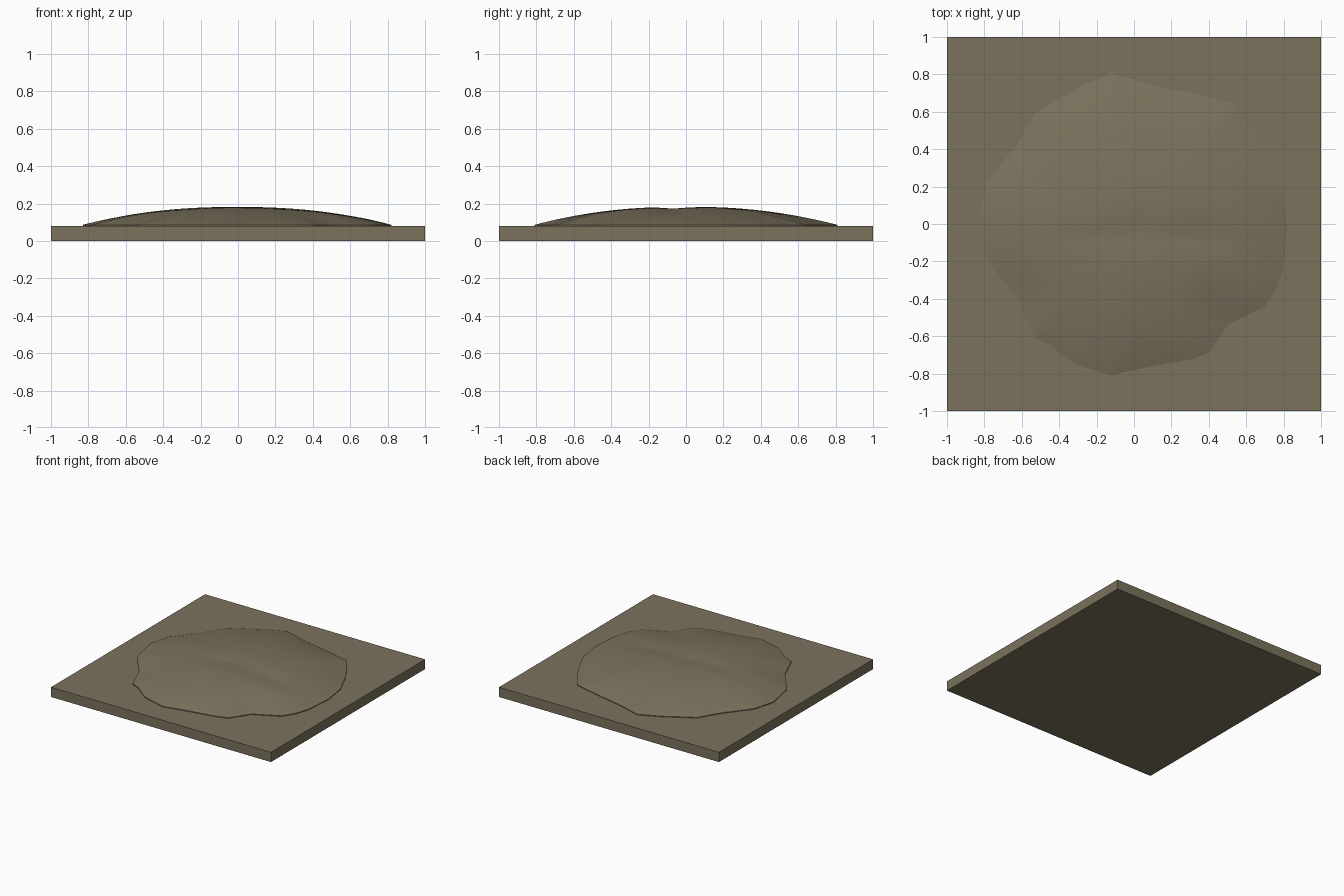
import bpy, bmesh, math
from mathutils import Vector

cube = bpy.data.objects.get("Cube")
if cube:
    bpy.data.objects.remove(cube, do_unlink=True)

SLAB_TOP = 0.08
earth = bpy.data.materials.new("earth_brown")
earth.use_nodes = True
colour = (0.2, 0.17, 0.11, 1)
earth.diffuse_color = colour
shader = earth.node_tree.nodes["Principled BSDF"]
shader.inputs["Base Color"].default_value = colour
shader.inputs["Roughness"].default_value = 0.9


def add_object(name, bm):
    bmesh.ops.recalc_face_normals(bm, faces=bm.faces)
    mesh = bpy.data.meshes.new(name)
    bm.to_mesh(mesh)
    bm.free()
    mesh.materials.append(earth)
    obj = bpy.data.objects.new(name, mesh)
    bpy.context.collection.objects.link(obj)
    return obj


# Square ground slab
bm = bmesh.new()
bmesh.ops.create_cube(bm, size=1)
bmesh.ops.scale(bm, vec=(2, 2, SLAB_TOP), verts=bm.verts)
bmesh.ops.translate(bm, vec=(0, 0, SLAB_TOP / 2), verts=bm.verts)
add_object("ground_slab", bm)

# Irregular foot of the mound, counter-clockwise from +x
outline = [Vector(p) for p in (
    (.82, 0), (.79, .2), (.7, .4), (.6, .56), (.54, .64), (.3, .7), (.07, .75),
    (-.12, .81), (-.28, .74), (-.52, .6), (-.63, .42), (-.78, .23), (-.83, .05),
    (-.78, -.2), (-.62, -.4), (-.53, -.61), (-.46, -.64), (-.32, -.75),
    (-.12, -.81), (0, -.78), (.32, -.72), (.4, -.69), (.5, -.54), (.7, -.44),
    (.76, -.35), (.8, -.23))]

# Shallow dents: x, y, x radius, y radius, depth
dents = [(0, -.03, .1, .1, .008), (.33, -.07, .25, .09, .012),
         (-.22, -.07, .2, .07, .007), (.62, .52, .14, .14, .012),
         (.45, -.5, .16, .16, .012), (-.58, -.45, .15, .15, .01)]


def height(p, t):
    z = 0.006 + 0.097 * (1 - t ** 2.3)
    for x, y, rx, ry, depth in dents:
        z -= depth * math.exp(-((p.x - x) / rx) ** 2 - ((p.y - y) / ry) ** 2) * (1 - t ** 4)
    return SLAB_TOP + max(z, 0.004)


# Mound of earth: concentric rings with a short buried skirt
RINGS, SPLIT = 20, 3
rim = [a.lerp(b, k / SPLIT) for a, b in zip(outline, outline[1:] + outline[:1])
       for k in range(SPLIT)]
count = len(rim)
average = [sum((rim[(i + k) % count].length for k in range(-4, 5))) / 9 for i in range(count)]

bm = bmesh.new()
centre = bm.verts.new((0, 0, height(Vector((0, 0)), 0)))
rings = []
for r in range(1, RINGS + 1):
    t = r / RINGS
    ring = []
    for foot, mean in zip(rim, average):
        # the outline softens towards the middle
        p = foot.normalized() * t * (mean + (foot.length - mean) * t ** 2)
        ring.append(bm.verts.new((p.x, p.y, height(p, t))))
    rings.append(ring)
rings.append([bm.verts.new((p.x, p.y, SLAB_TOP - 0.01)) for p in rim])

for i in range(count):
    j = (i + 1) % count
    bm.faces.new((centre, rings[0][i], rings[0][j]))
    for inner, outer in zip(rings, rings[1:]):
        bm.faces.new((inner[i], outer[i], outer[j], inner[j]))
bm.faces.new(rings[-1])
mound = add_object("earth_mound", bm)

bpy.ops.object.select_all(action='DESELECT')
mound.select_set(True)
bpy.context.view_layer.objects.active = mound
bpy.ops.object.shade_smooth_by_angle(angle=math.radians(40))
